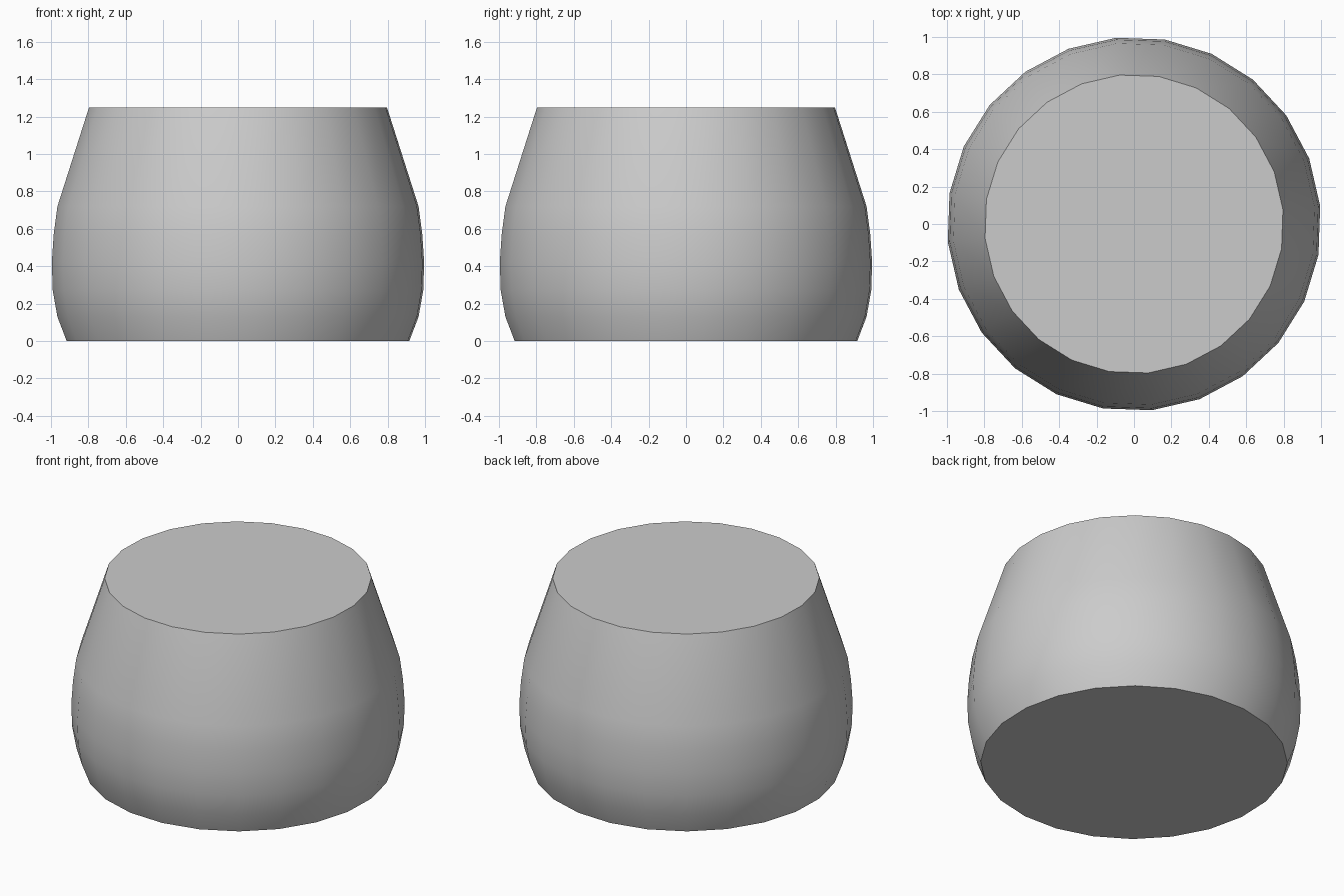
import bpy
import bmesh
from math import cos, sin, radians, tau

cube = bpy.data.objects.get("Cube")
if cube:
    bpy.data.objects.remove(cube, do_unlink=True)

# Plain grey finish
grey = bpy.data.materials.new("plain_grey")
grey.use_nodes = True
colour = (0.6, 0.6, 0.6, 1)
grey.diffuse_color = colour
grey.node_tree.nodes["Principled BSDF"].inputs["Base Color"].default_value = colour

# Rounded pot body: radius and height from the base to the rim
PROFILE = [(0.92, 0), (0.97, 0.13), (0.995, 0.27), (1.0, 0.42),
           (0.99, 0.57), (0.97, 0.72), (0.80, 1.25)]
SIDES = 24
TURN = radians(5.5)


def lathe(name, profile):
    bm = bmesh.new()
    rings = []
    for r, z in profile:
        angles = [TURN + tau * i / SIDES for i in range(SIDES)]
        rings.append([bm.verts.new((r * cos(a), r * sin(a), z)) for a in angles])
    for low, high in zip(rings, rings[1:]):
        for i in range(SIDES):
            j = (i + 1) % SIDES
            bm.faces.new((low[i], low[j], high[j], high[i]))
    # Flat base and closed flat top
    bm.faces.new(rings[0][::-1])
    bm.faces.new(rings[-1])
    mesh = bpy.data.meshes.new(name)
    bm.to_mesh(mesh)
    bm.free()
    obj = bpy.data.objects.new(name, mesh)
    bpy.context.collection.objects.link(obj)
    return obj


body = lathe("pot_body", PROFILE)
body.data.materials.append(grey)

# Smooth wall with crisp rim and base edges
bpy.ops.object.select_all(action='DESELECT')
body.select_set(True)
bpy.context.view_layer.objects.active = body
bpy.ops.object.shade_smooth_by_angle(angle=radians(35))
